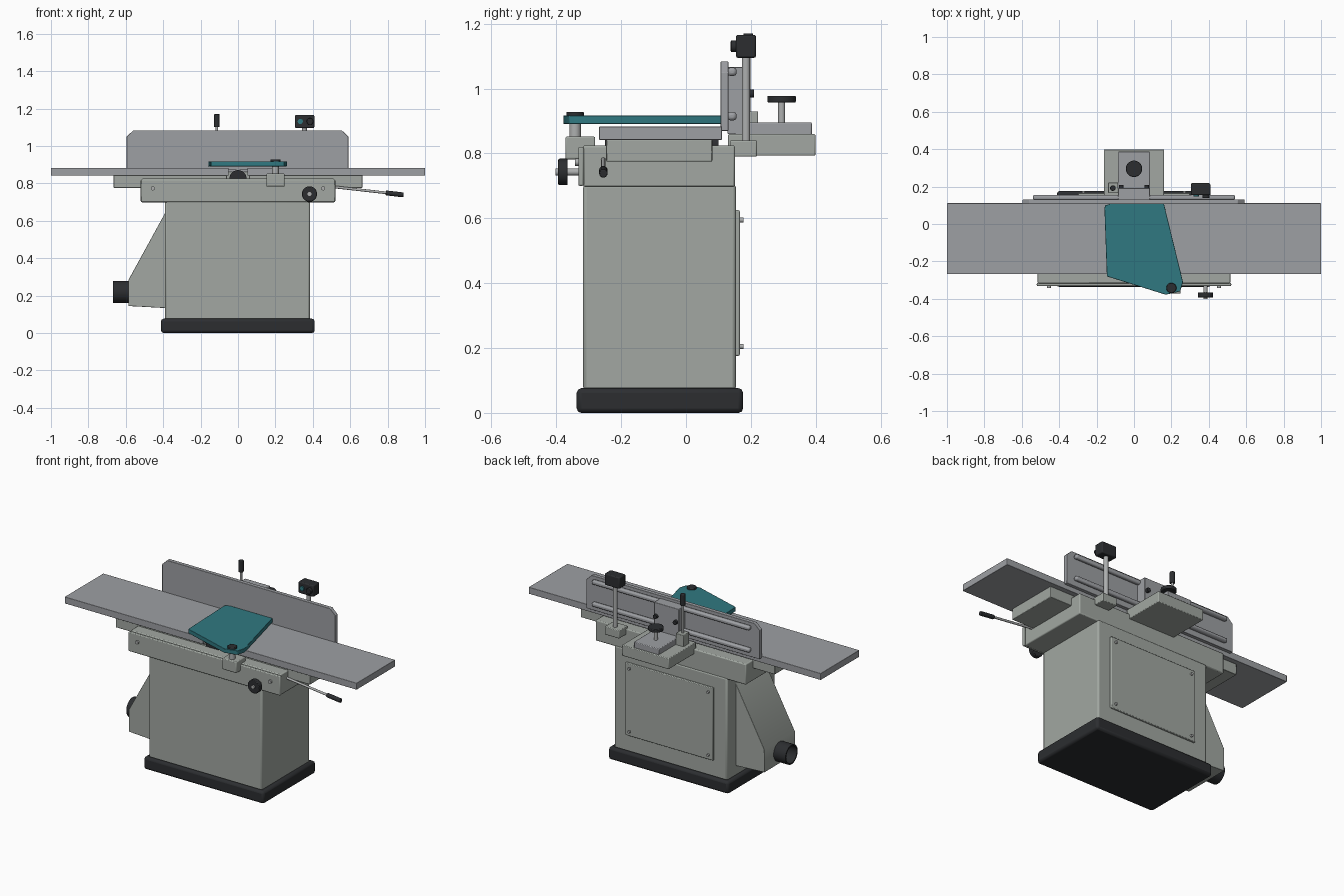
import bpy, bmesh, math
from mathutils import Vector

if "Cube" in bpy.data.objects:
    bpy.data.objects.remove(bpy.data.objects["Cube"])


def material(name, rgb):
    m = bpy.data.materials.new(name)
    m.diffuse_color = (*rgb, 1)
    m.use_nodes = True
    m.node_tree.nodes["Principled BSDF"].inputs["Base Color"].default_value = m.diffuse_color
    return m


PAINT = material("painted_steel", (0.36, 0.39, 0.36))
IRON = material("cast_iron", (0.34, 0.35, 0.37))
STEEL = material("bright_steel", (0.42, 0.43, 0.43))
DARK = material("black_plastic", (0.025, 0.027, 0.03))
TEAL = material("teal_guard", (0.03, 0.19, 0.22))


def finish(name, bm, mat, bevel=0.0, segments=2):
    bmesh.ops.recalc_face_normals(bm, faces=bm.faces)
    mesh = bpy.data.meshes.new(name)
    bm.to_mesh(mesh)
    bm.free()
    ob = bpy.data.objects.new(name, mesh)
    bpy.context.collection.objects.link(ob)
    mesh.materials.append(mat)
    if bevel:
        mod = ob.modifiers.new("Bevel", "BEVEL")
        mod.width, mod.segments = bevel, segments
        mod.limit_method = "ANGLE"
        mod.angle_limit = math.radians(40)
    bpy.ops.object.select_all(action="DESELECT")
    ob.select_set(True)
    bpy.context.view_layer.objects.active = ob
    bpy.ops.object.shade_smooth_by_angle(angle=math.radians(35))
    return ob


def box(name, x, y, z, mat, bevel=0.003):
    """Box from (min, max) ranges."""
    bm = bmesh.new()
    bmesh.ops.create_cube(bm, size=1)
    for v in bm.verts:
        v.co = [r[0] if c < 0 else r[1] for c, r in zip(v.co, (x, y, z))]
    return finish(name, bm, mat, bevel)


def rod(name, a, b, r, mat, sides=24, bevel=0.0):
    """Cylinder between two points."""
    a, b = Vector(a), Vector(b)
    bm = bmesh.new()
    bmesh.ops.create_cone(bm, cap_ends=True, segments=sides, radius1=r, radius2=r, depth=(b - a).length)
    turn = (b - a).to_track_quat("Z", "Y").to_matrix()
    bmesh.ops.rotate(bm, verts=bm.verts, matrix=turn)
    bmesh.ops.translate(bm, verts=bm.verts, vec=(a + b) / 2)
    return finish(name, bm, mat, bevel)


def prism(name, pts, lo, hi, axis, mat, bevel=0.002):
    """Profile extruded along y (points are x,z) or z (points are x,y)."""
    bm = bmesh.new()
    place = (lambda p, h: (p[0], h, p[1])) if axis == "y" else (lambda p, h: (p[0], p[1], h))
    face = bm.faces.new([bm.verts.new(place(p, lo)) for p in pts])
    out = bmesh.ops.extrude_face_region(bm, geom=[face])
    move = (0, hi - lo, 0) if axis == "y" else (0, 0, hi - lo)
    bmesh.ops.translate(bm, vec=move, verts=[g for g in out["geom"] if isinstance(g, bmesh.types.BMVert)])
    return finish(name, bm, mat, bevel)


def tube_x(name, x0, x1, y, z, r, wall, mat, sides=32):
    """Open pipe along x."""
    bm = bmesh.new()
    loop = [(x0, r), (x1, r), (x1, r - wall), (x0, r - wall)]
    rings = [[bm.verts.new((px, y + pr * math.cos(t), z + pr * math.sin(t))) for px, pr in loop]
             for t in (2 * math.pi * i / sides for i in range(sides))]
    for i in range(sides):
        for j in range(4):
            k = (j + 1) % 4
            n = (i + 1) % sides
            bm.faces.new((rings[i][j], rings[i][k], rings[n][k], rings[n][j]))
    return finish(name, bm, mat)


# Base, cabinet and upper body
box("base_plinth", (-0.412, 0.41), (-0.337, 0.176), (0, 0.076), DARK, 0.014)
box("cabinet", (-0.39, 0.385), (-0.317, 0.154), (0.07, 0.705), PAINT, 0.01)
box("upper_body", (-0.515, 0.515), (-0.317, 0.151), (0.697, 0.825), PAINT, 0.006)
box("front_plate", (-0.52, 0.52), (-0.332, -0.315), (0.70, 0.82), PAINT, 0.005)

# Rear access panel with screws
box("rear_panel", (-0.3, 0.3), (0.15, 0.166), (0.176, 0.625), PAINT, 0.004)
for sx in (-1, 1):
    for z in (0.205, 0.595):
        rod("panel_screw", (sx * 0.27, 0.16, z), (sx * 0.27, 0.177, z), 0.008, STEEL, 12)
    rod("front_bolt", (sx * 0.455, -0.325, 0.773), (sx * 0.455, -0.342, 0.773), 0.011, STEEL, 12)

# Dust chute and port
prism("dust_chute", [(-0.385, 0.65), (-0.586, 0.283), (-0.586, 0.144), (-0.385, 0.133)],
      -0.23, 0.07, "y", PAINT)
tube_x("dust_port", -0.667, -0.58, -0.08, 0.219, 0.06, 0.008, DARK)

# Tables and their supports on both sides of the cutter
for side, s in (("outfeed", -1), ("infeed", 1)):
    box(side + "_table", sorted((s * 0.05, s * 1.0)), (-0.268, 0.111), (0.842, 0.883), IRON, 0.002)
    box(side + "_support", sorted((s * 0.06, s * 0.665)), (-0.246, 0.081), (0.775, 0.843), PAINT)
rod("cutter_head", (0, -0.25, 0.825), (0, 0.1, 0.825), 0.046, DARK)

# Swinging guard and pivot
prism("blade_guard", [(-0.158, 0.085), (-0.153, 0.1), (-0.125, 0.108), (0.16, 0.108), (0.262, -0.31),
                      (0.247, -0.36), (0.17, -0.378), (-0.145, -0.28)], 0.891, 0.917, "z", TEAL)
box("guard_bracket", (0.152, 0.249), (-0.372, -0.28), (0.782, 0.852), PAINT, 0.005)
rod("guard_pivot", (0.2, -0.342, 0.84), (0.2, -0.342, 0.9), 0.018, STEEL)
rod("guard_knob", (0.2, -0.342, 0.91), (0.2, -0.342, 0.928), 0.027, DARK, 24, 0.003)

# Handwheel and table lever
rod("wheel_shaft", (0.382, -0.32, 0.743), (0.382, -0.402, 0.743), 0.011, STEEL)
rod("hand_wheel", (0.382, -0.365, 0.743), (0.382, -0.394, 0.743), 0.041, DARK, 32, 0.004)
rod("lever_rod", (0.5, -0.255, 0.782), (0.81, -0.255, 0.747), 0.007, STEEL, 16)
rod("lever_grip", (0.79, -0.255, 0.749), (0.885, -0.255, 0.738), 0.013, DARK, 16, 0.003)

# Fence with rear rails
prism("fence", [(-0.595, 0.87), (0.59, 0.87), (0.59, 1.05), (0.555, 1.083), (-0.56, 1.083), (-0.595, 1.05)],
      0.107, 0.131, "y", IRON)
for z in (0.915, 1.052):
    box("fence_rail", (-0.54, 0.54), (0.128, 0.156), (z - 0.013, z + 0.013), IRON, 0.009)
box("fence_bracket", (-0.085, 0.085), (0.128, 0.192), (0.86, 1.066), IRON)
for x in (-0.068, 0.068):
    rod("bracket_bolt", (x, 0.185, 0.985), (x, 0.209, 0.985), 0.013, DARK, 16)

# Fence carriage with locking knob
box("carriage_base", (-0.16, 0.16), (0.13, 0.399), (0.793, 0.86), PAINT, 0.004)
box("carriage_slide", (-0.085, 0.085), (0.15, 0.388), (0.855, 0.896), IRON, 0.004)
rod("lock_stem", (0, 0.295, 0.89), (0, 0.295, 0.96), 0.011, STEEL)
rod("lock_knob", (0, 0.295, 0.957), (0, 0.295, 0.978), 0.044, DARK, 32, 0.004)

# Fence tilt handle
box("tilt_block", (-0.138, -0.085), (0.165, 0.222), (0.855, 0.93), PAINT)
rod("tilt_rod", (-0.113, 0.192, 0.92), (-0.113, 0.192, 1.12), 0.007, STEEL, 16)
rod("tilt_grip", (-0.113, 0.192, 1.1), (-0.113, 0.192, 1.17), 0.015, DARK, 16, 0.003)

# Control box on its post
box("post_base", (0.305, 0.405), (0.135, 0.219), (0.79, 0.84), PAINT, 0.004)
rod("control_post", (0.355, 0.185, 0.83), (0.355, 0.185, 1.1), 0.013, STEEL)
box("control_box", (0.305, 0.408), (0.154, 0.216), (1.095, 1.166), DARK, 0.006)
rod("start_button", (0.333, 0.16, 1.131), (0.333, 0.147, 1.131), 0.014, TEAL)
rod("stop_button", (0.385, 0.16, 1.131), (0.385, 0.138, 1.131), 0.018, DARK, 24, 0.003)
